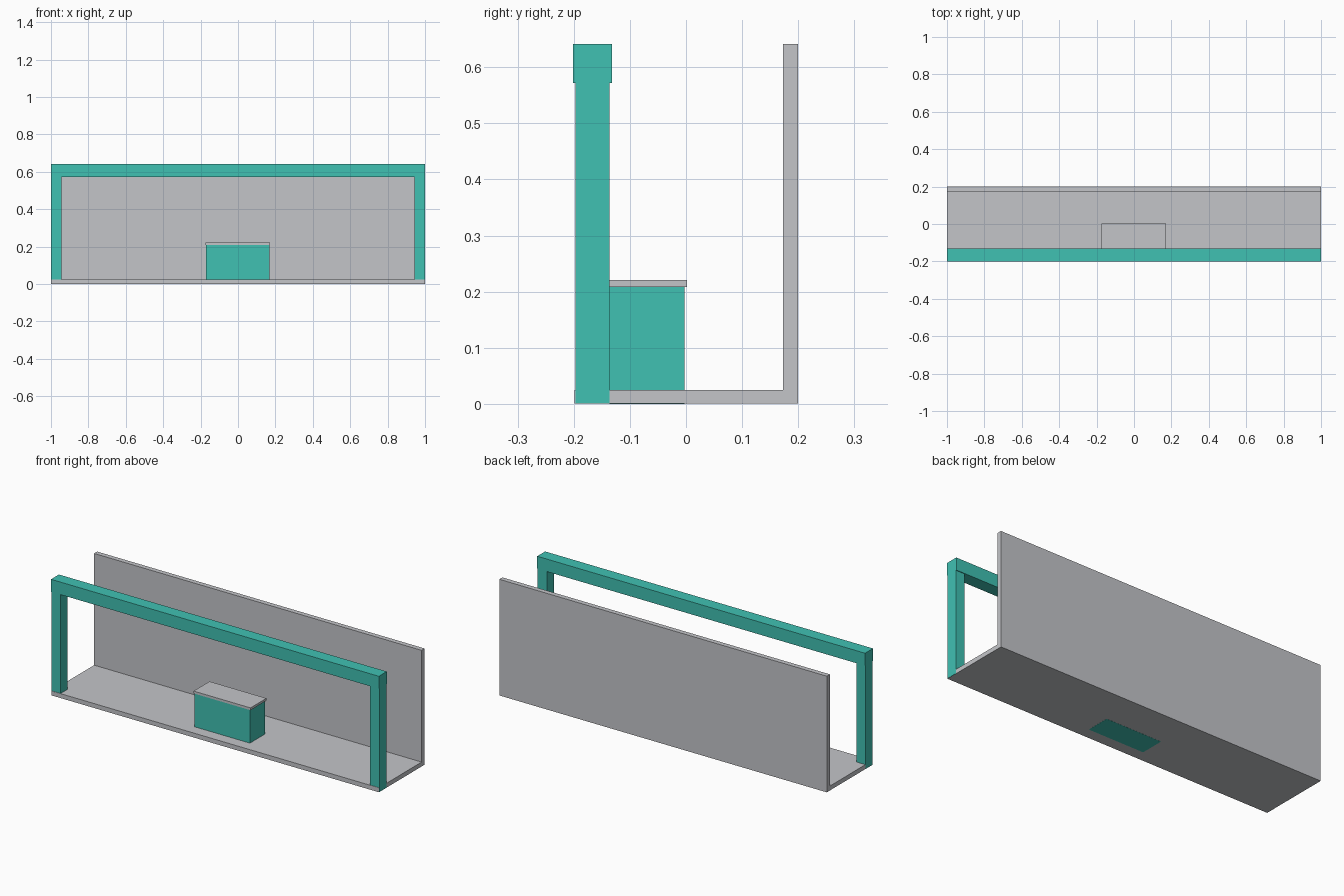
import bpy

if "Cube" in bpy.data.objects:
    bpy.data.objects.remove(bpy.data.objects["Cube"])


def material(name, rgb):
    m = bpy.data.materials.new(name)
    m.diffuse_color = (*rgb, 1.0)
    m.use_nodes = True
    m.node_tree.nodes["Principled BSDF"].inputs["Base Color"].default_value = m.diffuse_color
    return m


TEAL = material("teal", (0.051, 0.533, 0.448))
GREY = material("light grey", (0.552, 0.558, 0.584))


def box(name, x, y, z, mat):
    """Axis-aligned box from (min, max) ranges."""
    bpy.ops.mesh.primitive_cube_add(size=1)
    ob = bpy.context.object
    ob.name = name
    for v in ob.data.vertices:
        v.co = [r[0] if c < 0 else r[1] for c, r in zip(v.co, (x, y, z))]
    ob.data.materials.append(mat)
    return ob


# Floor slab and back wall
box("floor", (-0.999, 0.999), (-0.199, 0.2), (0.0005, 0.025), GREY)
box("back_wall", (-0.999, 0.999), (0.173, 0.2), (0.0005, 0.641), GREY)

# Front frame: two posts carrying a slightly deeper beam
for side, x in (("left", (-1.0, -0.944)), ("right", (0.944, 1.0))):
    box(side + "_post", x, (-0.197, -0.136), (0.001, 0.572), TEAL)
box("top_beam", (-1.0, 1.0), (-0.201, -0.132), (0.572, 0.641), TEAL)

# Counter with an overhanging top
box("counter", (-0.171, 0.168), (-0.136, -0.003), (0.0, 0.208), TEAL)
box("counter_top", (-0.175, 0.172), (-0.137, 0.002), (0.208, 0.221), GREY)
